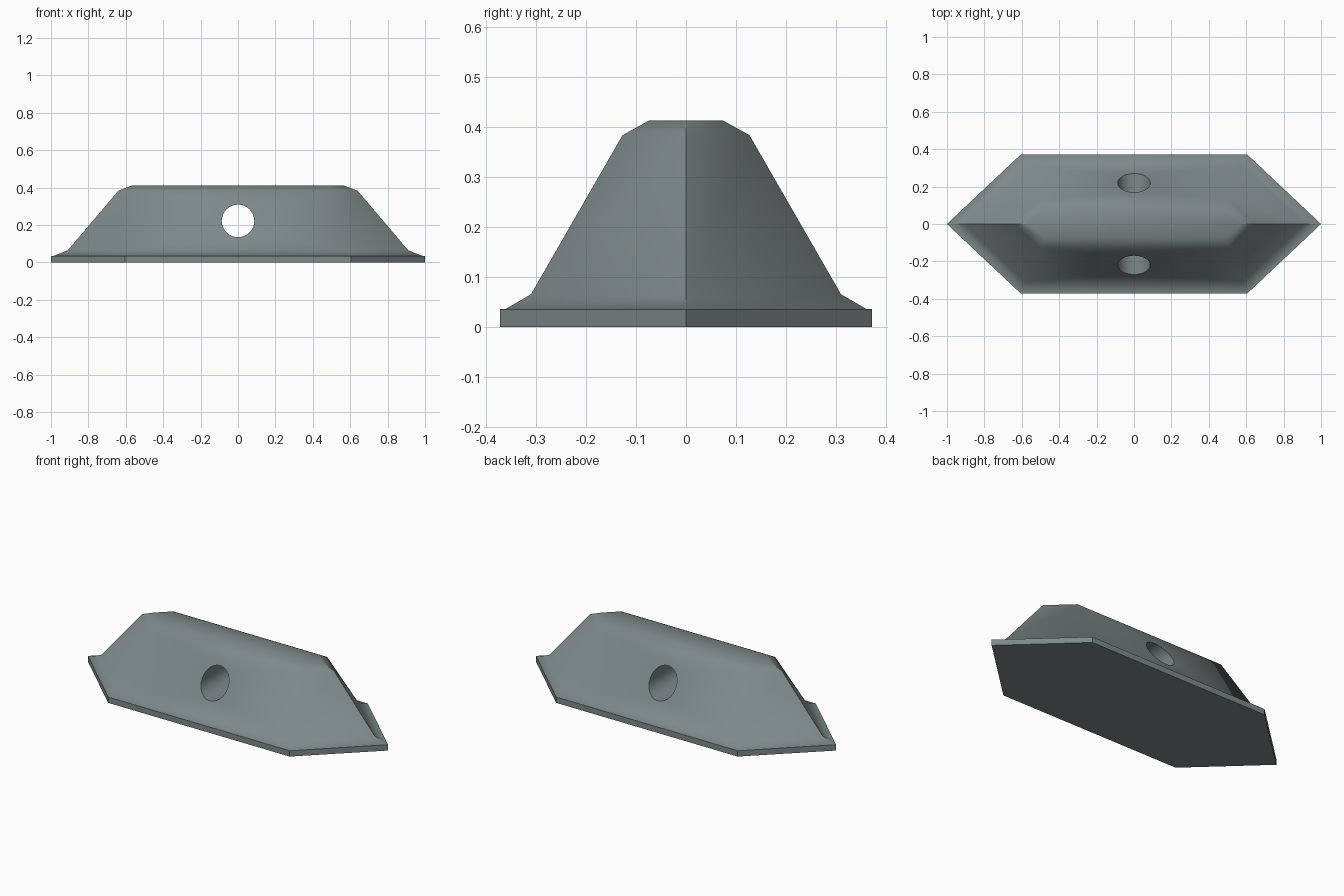
import bpy, bmesh, math

if "Cube" in bpy.data.objects:
    bpy.data.objects.remove(bpy.data.objects["Cube"])

grey = bpy.data.materials.new("slate grey")
grey.diffuse_color = (0.21, 0.25, 0.25, 1)
grey.use_nodes = True
grey.node_tree.nodes["Principled BSDF"].inputs["Base Color"].default_value = grey.diffuse_color

# Body: stacked six-sided rings (tip x, shoulder x, half depth, z)
rings = [
    (1.0, 0.605, 0.372, 0.0),     # base plate bottom
    (1.0, 0.605, 0.372, 0.035),   # base plate top
    (0.982, 0.60, 0.36, 0.036),   # ledge
    (0.91, 0.58, 0.31, 0.065),    # lower bevel
    (0.64, 0.505, 0.127, 0.383),  # sloped walls
    (0.565, 0.485, 0.075, 0.412), # upper bevel
]
bm = bmesh.new()
loops = []
for tip, shoulder, half, z in rings:
    outline = [(tip, 0), (shoulder, half), (-shoulder, half),
               (-tip, 0), (-shoulder, -half), (shoulder, -half)]
    loops.append([bm.verts.new((x, y, z)) for x, y in outline])
for low, high in zip(loops, loops[1:]):
    for i in range(6):
        j = (i + 1) % 6
        bm.faces.new((low[i], low[j], high[j], high[i]))
bm.faces.new(loops[0][::-1])
bm.faces.new(loops[-1])
bmesh.ops.recalc_face_normals(bm, faces=bm.faces)
mesh = bpy.data.meshes.new("cleat_body")
bm.to_mesh(mesh)
bm.free()
mesh.materials.append(grey)
body = bpy.data.objects.new("cleat_body", mesh)
bpy.context.collection.objects.link(body)

# Round hole from front to back
bpy.ops.mesh.primitive_cylinder_add(vertices=48, radius=0.087, depth=1,
                                    location=(0, 0, 0.222),
                                    rotation=(math.pi / 2, 0, 0))
cutter = bpy.context.object
cutter.name = "hole_cutter"
cutter.hide_render = True
cutter.data.materials.append(grey)
cut = body.modifiers.new("hole", 'BOOLEAN')
cut.operation = 'DIFFERENCE'
cut.solver = 'EXACT'
cut.object = cutter
bpy.ops.object.select_all(action='DESELECT')
body.select_set(True)
bpy.context.view_layer.objects.active = body
bpy.ops.object.modifier_apply(modifier=cut.name)
bpy.data.objects.remove(cutter)

# Soft bevels, sharp corners
bpy.ops.object.shade_smooth_by_angle(angle=math.radians(35))
